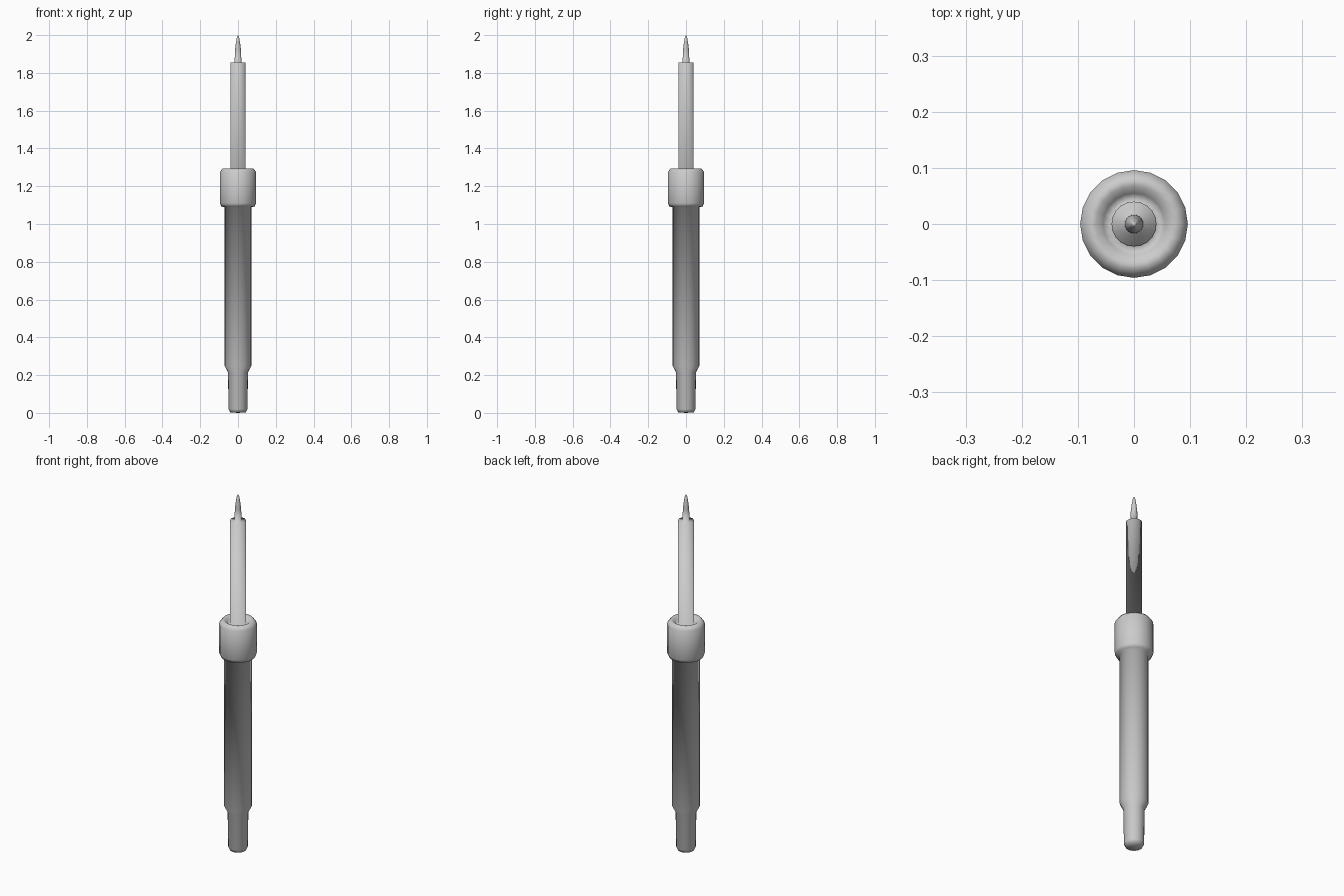
import bpy, bmesh, math

if "Cube" in bpy.data.objects:
    bpy.data.objects.remove(bpy.data.objects["Cube"])

SIDES = 20


def lathe(name, profile, sides=SIDES):
    """Revolve (radius, z) points around z, smooth shaded all over; ends with radius 0 become poles."""
    bm = bmesh.new()
    rings = []
    for r, z in profile:
        if r == 0:
            rings.append([bm.verts.new((0, 0, z))] * sides)
        else:
            rings.append([bm.verts.new((r * math.cos(2 * math.pi * i / sides),
                                        r * math.sin(2 * math.pi * i / sides), z))
                          for i in range(sides)])
    for a, b in zip(rings, rings[1:]):
        for i in range(sides):
            j = (i + 1) % sides
            loop = list(dict.fromkeys((a[i], a[j], b[j], b[i])))
            bm.faces.new(loop).smooth = True
    bmesh.ops.recalc_face_normals(bm, faces=bm.faces)
    mesh = bpy.data.meshes.new(name)
    bm.to_mesh(mesh)
    bm.free()
    ob = bpy.data.objects.new(name, mesh)
    bpy.context.collection.objects.link(ob)
    return ob


# Cable sleeve, handle, flared collar with recessed mouth, barrel and tip in one turned profile
lathe("soldering_iron", [
    # sleeve
    (0, 0), (0.042, 0.003), (0.05, 0.02), (0.053, 0.215),
    # handle
    (0.071, 0.25), (0.071, 1.09),
    # collar and mouth
    (0.088, 1.092), (0.096, 1.11), (0.096, 1.275), (0.081, 1.295),
    (0.068, 1.293), (0.055, 1.283), (0.041, 1.265),
    # barrel
    (0.04, 1.854),
    # tip
    (0.018, 1.855), (0.016, 1.92), (0.011, 1.96), (0.005, 1.995), (0, 2.0)])
